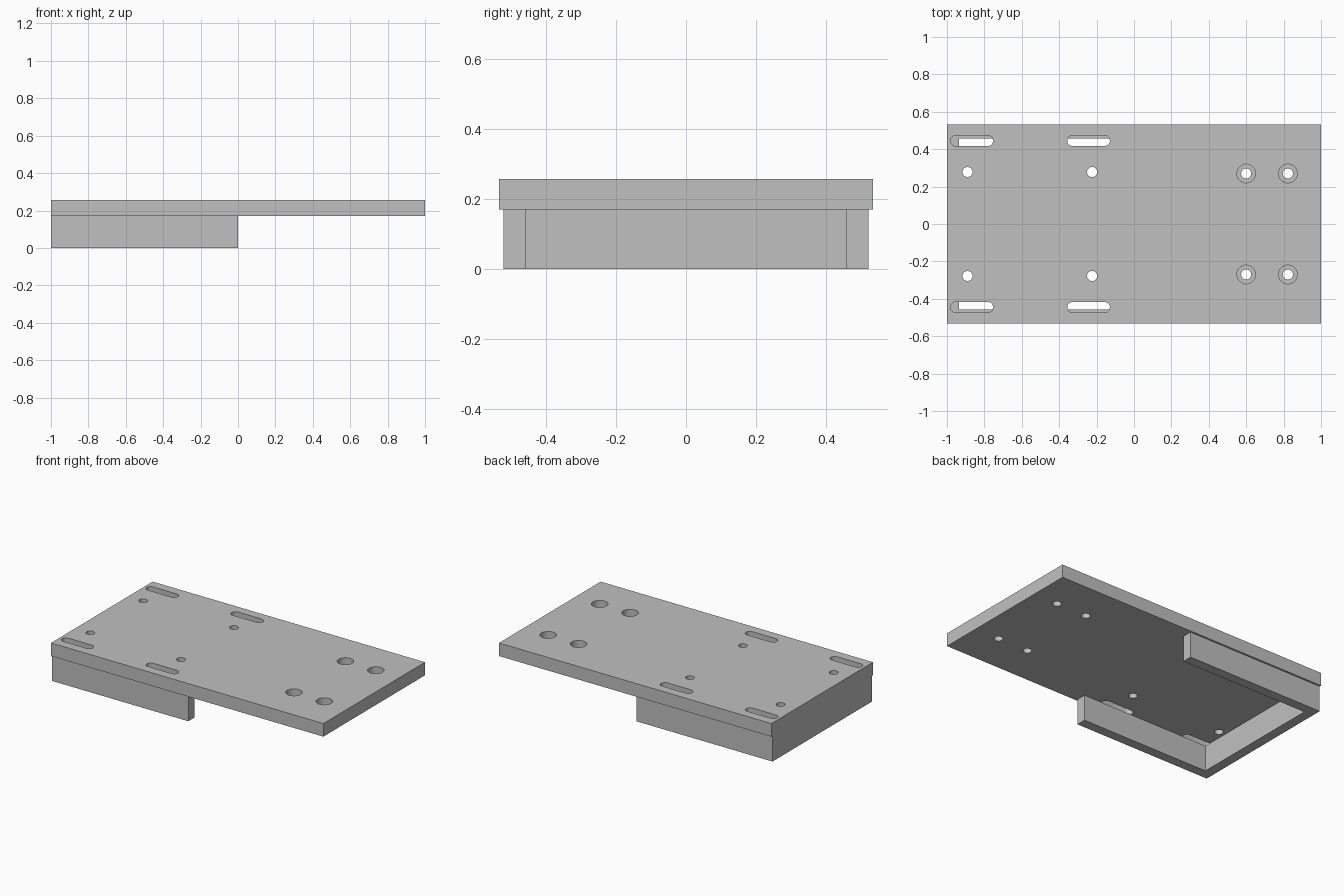
import bpy, bmesh
from math import cos, sin, pi, radians, copysign

cube = bpy.data.objects.get("Cube")
if cube:
    bpy.data.objects.remove(cube, do_unlink=True)

# One plain grey for the whole bracket
GREY = (0.53, 0.53, 0.53, 1)
grey = bpy.data.materials.new("plain_grey")
grey.use_nodes = True
grey.diffuse_color = GREY
grey.node_tree.nodes["Principled BSDF"].inputs["Base Color"].default_value = GREY

LENGTH_END, HALF_WIDTH = 1.0, 0.533
PLATE_BOTTOM, PLATE_TOP = 0.17, 0.257


def prisms(name, outlines, z0, z1):
    """Extrude each closed xy outline from z0 to z1 into one object."""
    bm = bmesh.new()
    for outline in outlines:
        base = bm.faces.new([bm.verts.new((x, y, z0)) for x, y in outline])
        grown = bmesh.ops.extrude_face_region(bm, geom=[base])["geom"]
        verts = [g for g in grown if isinstance(g, bmesh.types.BMVert)]
        bmesh.ops.translate(bm, verts=verts, vec=(0, 0, z1 - z0))
    bmesh.ops.recalc_face_normals(bm, faces=bm.faces)
    mesh = bpy.data.meshes.new(name)
    bm.to_mesh(mesh)
    bm.free()
    mesh.materials.append(grey)
    obj = bpy.data.objects.new(name, mesh)
    bpy.context.collection.objects.link(obj)
    return obj


def slot(x, y, radius, half_length=0.0, sides=32):
    """Round hole, or a round-ended slot when half_length is given."""
    angles = [(i + 0.5) * 2 * pi / sides for i in range(sides)]
    return [(x + radius * cos(a) + copysign(half_length, cos(a)),
             y + radius * sin(a)) for a in angles]


def cut(target, cutter):
    cutter.hide_render = True
    mod = target.modifiers.new("cut", "BOOLEAN")
    mod.operation, mod.solver, mod.object = "DIFFERENCE", "EXACT", cutter
    bpy.context.view_layer.objects.active = target
    bpy.ops.object.modifier_apply(modifier=mod.name)
    bpy.data.objects.remove(cutter, do_unlink=True)


# Flat top plate
X, Y = LENGTH_END, HALF_WIDTH
plate = prisms("top_plate", [[(-X, -Y), (X, -Y), (X, Y), (-X, Y)]],
               PLATE_BOTTOM, PLATE_TOP)

# Slots, small holes and counterbored holes, mirrored across the centre line
through, bores = [], []
for side in (-1, 1):
    for x in (-0.867, -0.243):
        through.append(slot(x, side * 0.445, 0.028, 0.086))
    for x in (-0.89, -0.224):
        through.append(slot(x, side * 0.278, 0.027))
    for x in (0.60, 0.823):
        through.append(slot(x, side * 0.27, 0.027))
        bores.append(slot(x, side * 0.27, 0.05))
cut(plate, prisms("through_cutter", through, PLATE_BOTTOM - 0.1, PLATE_TOP + 0.1))
cut(plate, prisms("bore_cutter", bores, PLATE_TOP - 0.055, PLATE_TOP + 0.1))

# U-shaped skirt: end wall with two arms under half of the plate
OUT, INN, WALL = 0.521, 0.456, -0.935
prisms("u_skirt", [[(-X, -OUT), (0, -OUT), (0, -INN), (WALL, -INN),
                    (WALL, INN), (0, INN), (0, OUT), (-X, OUT)]],
       0, PLATE_BOTTOM)

# Smooth hole walls, sharp edges elsewhere
bpy.ops.object.select_all(action="DESELECT")
plate.select_set(True)
bpy.context.view_layer.objects.active = plate
bpy.ops.object.shade_smooth_by_angle(angle=radians(30))
